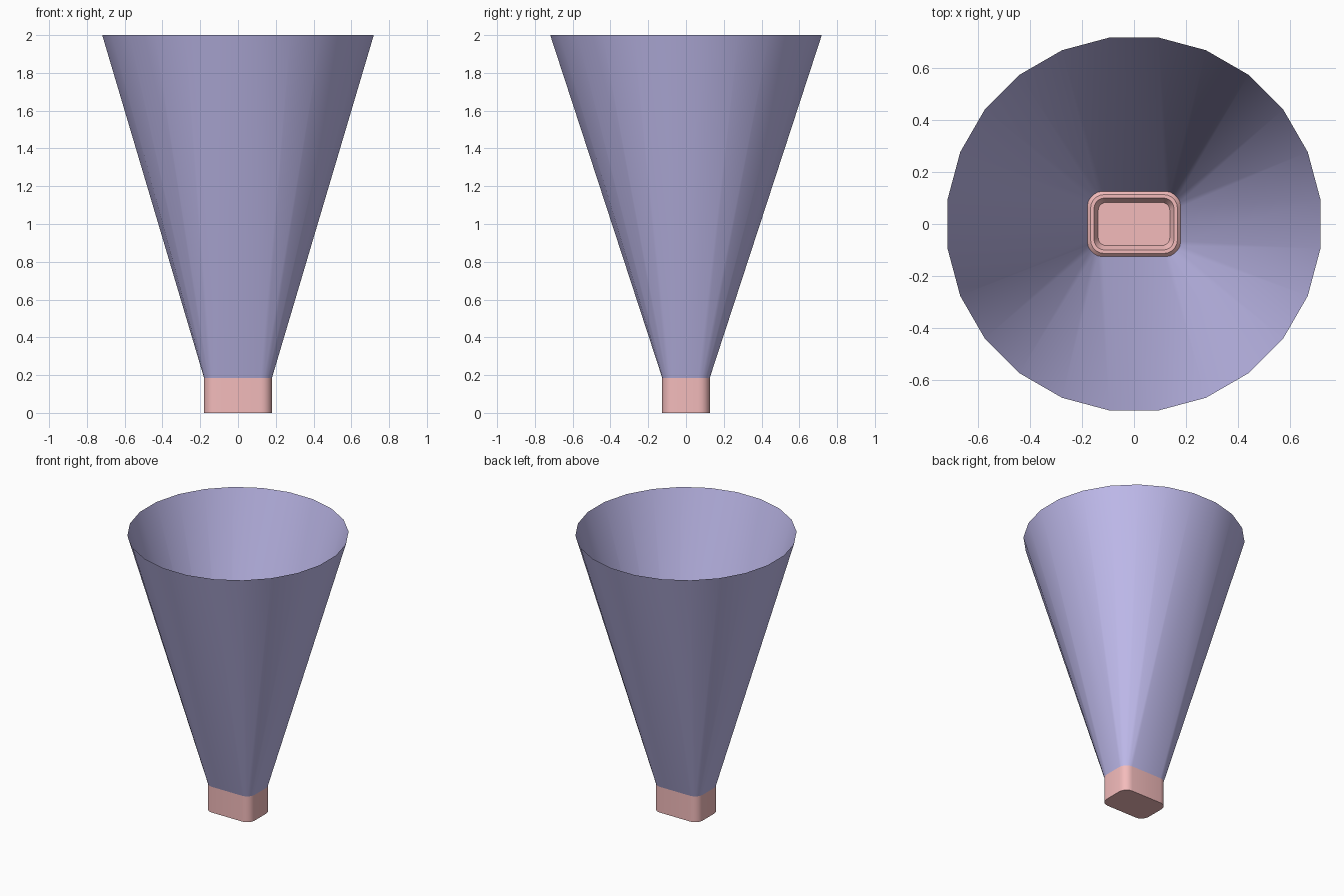
import bpy, bmesh
from math import cos, sin, radians

if "Cube" in bpy.data.objects:
    bpy.data.objects.remove(bpy.data.objects["Cube"])

STEPS = 6  # points per corner, 24 per ring


def rounded_rect(hx, hy, r, z):
    """Rounded rectangle ring with six points on each corner."""
    pts = []
    for q, (sx, sy) in enumerate([(1, 1), (-1, 1), (-1, -1), (1, -1)]):
        for i in range(STEPS):
            a = radians(90 * q + 90 * i / (STEPS - 1))
            pts.append((sx * (hx - r) + r * cos(a), sy * (hy - r) + r * sin(a), z))
    return pts


def circle(radius, z):
    """24-sided ring, turned half a step to line up with the rectangle."""
    n = STEPS * 4
    return [(radius * cos(radians(360 * (i + 0.5) / n)),
             radius * sin(radians(360 * (i + 0.5) / n)), z) for i in range(n)]


def loft(name, rings, color, caps):
    bm = bmesh.new()
    loops = [[bm.verts.new(p) for p in ring] for ring in rings]
    n = STEPS * 4
    for lo, hi in zip(loops, loops[1:]):
        for i in range(n):
            j = (i + 1) % n
            bm.faces.new((lo[i], lo[j], hi[j], hi[i]))
    if caps:
        bm.faces.new(loops[0][::-1])
        bm.faces.new(loops[-1])
    mesh = bpy.data.meshes.new(name)
    bm.to_mesh(mesh)
    bm.free()
    ob = bpy.data.objects.new(name, mesh)
    bpy.context.collection.objects.link(ob)
    mat = bpy.data.materials.new(name + "_color")
    mat.diffuse_color = color
    mat.use_nodes = True
    mat.node_tree.nodes["Principled BSDF"].inputs["Base Color"].default_value = mat.diffuse_color
    mesh.materials.append(mat)
    bpy.ops.object.select_all(action='DESELECT')
    ob.select_set(True)
    bpy.context.view_layer.objects.active = ob
    bpy.ops.object.shade_smooth_by_angle(angle=radians(30))
    return ob


# Base: rounded block with bevelled rim and recessed floor
loft("base", [
    rounded_rect(0.18, 0.126, 0.06, 0.0),
    rounded_rect(0.18, 0.126, 0.06, 0.186),
    rounded_rect(0.167, 0.113, 0.05, 0.2),
    rounded_rect(0.154, 0.1, 0.04, 0.2),
    rounded_rect(0.138, 0.083, 0.03, 0.17),
], (0.9, 0.5, 0.5, 1), True)

# Flaring open cone, rectangle at the base to circle at the top
loft("cone", [
    rounded_rect(0.18, 0.126, 0.06, 0.186),
    circle(0.725, 2.0),
], (0.53, 0.5, 0.85, 1), False)
